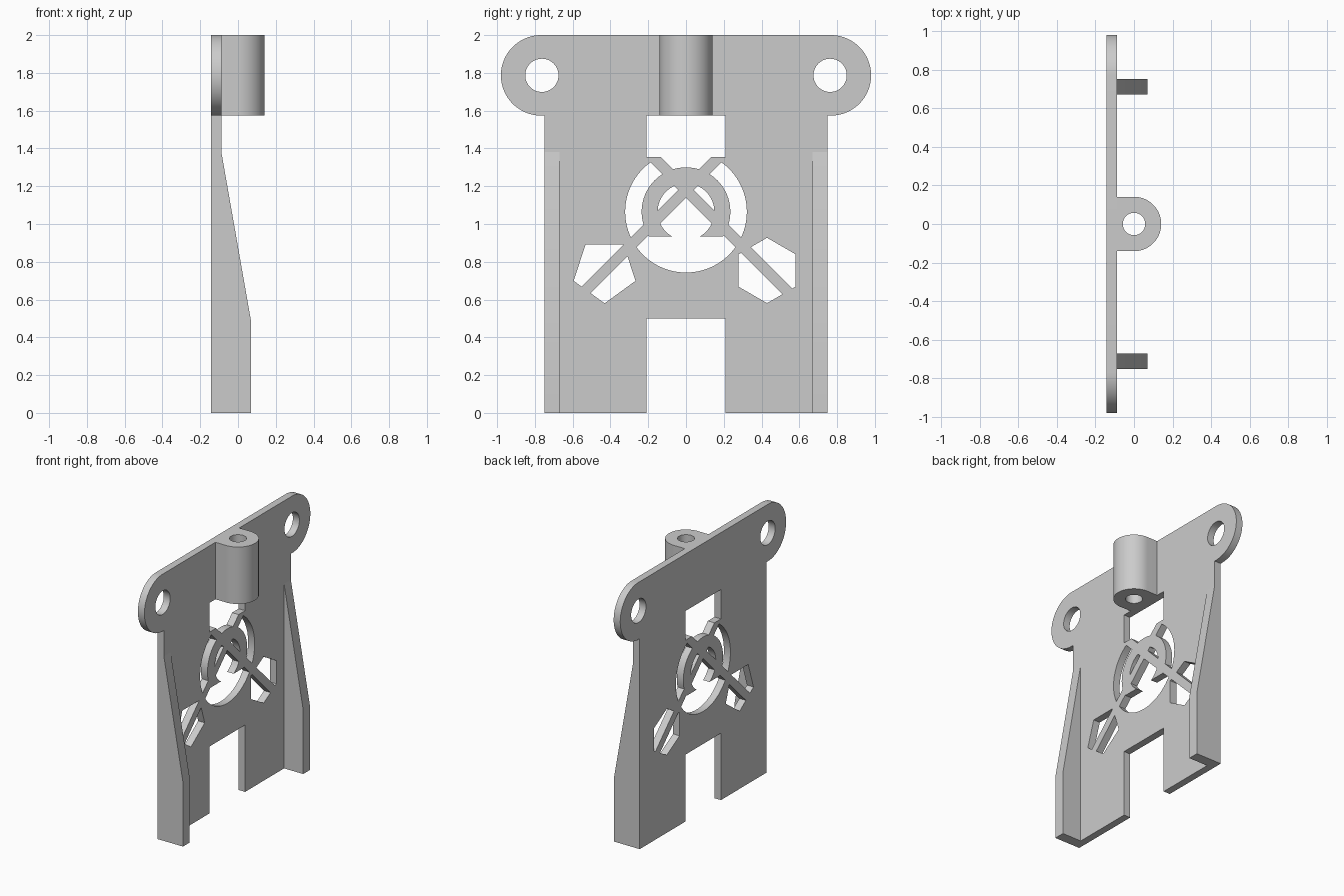
import bpy
import bmesh
from math import cos, sin, pi, radians

if "Cube" in bpy.data.objects:
    bpy.data.objects.remove(bpy.data.objects["Cube"], do_unlink=True)

grey = bpy.data.materials.new("plain grey")
grey.use_nodes = True
grey.diffuse_color = (0.6, 0.6, 0.6, 1)
grey.node_tree.nodes["Principled BSDF"].inputs["Base Color"].default_value = (0.6, 0.6, 0.6, 1)

BACK, FACE = -0.142, -0.088      # plate thickness along x
DEPTH = (-0.2, -0.03)            # through cutters
DEEP = (-0.25, 0.02)             # pieces kept out of the cutters
TO_3D = {
    "x": lambda a, b, d: (d, a, b),
    "y": lambda a, b, d: (a, d, b),
    "z": lambda a, b, d: (a, b, d),
}


def prism(name, points, axis, span):
    """Extrude a flat outline along an axis."""
    bm = bmesh.new()
    low, high = [[bm.verts.new(TO_3D[axis](a, b, d)) for a, b in points] for d in span]
    n = len(points)
    bm.faces.new(low)
    bm.faces.new(high)
    for i in range(n):
        j = (i + 1) % n
        bm.faces.new((low[i], low[j], high[j], high[i]))
    bmesh.ops.recalc_face_normals(bm, faces=bm.faces)
    mesh = bpy.data.meshes.new(name)
    bm.to_mesh(mesh)
    bm.free()
    mesh.materials.append(grey)
    obj = bpy.data.objects.new(name, mesh)
    bpy.context.collection.objects.link(obj)
    return obj


def arc(a, b, r, start=0, end=360, steps=64):
    full = end - start == 360
    count = steps if full else steps + 1
    angles = [radians(start + (end - start) * i / steps) for i in range(count)]
    return [(a + r * cos(t), b + r * sin(t)) for t in angles]


def box(a0, a1, b0, b1):
    return [(a0, b0), (a1, b0), (a1, b1), (a0, b1)]


def activate(obj):
    bpy.ops.object.select_all(action="DESELECT")
    obj.select_set(True)
    bpy.context.view_layer.objects.active = obj


def cut(target, *cutters):
    for cutter in cutters:
        cutter.hide_render = True
        mod = target.modifiers.new("cut", "BOOLEAN")
        mod.operation = "DIFFERENCE"
        mod.solver = "EXACT"
        mod.object = cutter
        activate(target)
        bpy.ops.object.modifier_apply(modifier=mod.name)


def discard(*objects):
    for obj in objects:
        bpy.data.objects.remove(obj, do_unlink=True)


# Main plate: two legs, rounded ears on top
EAR_Y, EAR_Z, EAR_R = 0.767, 1.787, 0.213
half = [(0.21, 0.5), (0.21, 0), (0.75, 0), (0.75, EAR_Z - EAR_R)]
half += arc(EAR_Y, EAR_Z, EAR_R, -90, 90, 40)
plate = prism("back_plate", half + [(-y, z) for y, z in reversed(half)], "x", (BACK, FACE))

# Screw holes in the ears and the window below the boss
openings = [prism("ear_hole", arc(s * 0.763, EAR_Z, 0.088), "x", DEPTH) for s in (-1, 1)]
openings.append(prism("window_cutter", box(-0.21, 0.21, 1.355, 1.574), "x", DEPTH))

# Emblem: crossed bars and an open ring held inside a round opening
MID, CROSS = 1.065, 1.18
bars = []
for s in (-1, 1):
    h = 0.042
    outline = [(s * -0.6, CROSS + 0.6 - h), (s * -0.6, CROSS + 0.6 + h),
               (s * 0.9, CROSS - 0.9 + h), (s * 0.9, CROSS - 0.9 - h)]
    bars.append(prism("bar", outline, "x", DEEP))
ring = prism("ring", arc(0, MID, 0.235), "x", DEEP)
ring_cuts = [prism("ring_hole", arc(0, MID, 0.15), "x", (-0.3, 0.1)),
             prism("ring_gap", box(-0.4, 0.4, 0.6, 0.935), "x", (-0.3, 0.1))]
cut(ring, *ring_cuts)

disc = prism("disc_cutter", arc(0, MID, 0.322, steps=96), "x", DEPTH)
cut(disc, ring, *bars)

# Five-sided and six-sided openings at the bar ends
pentagon = prism("pentagon_cutter", arc(-0.431, 0.752, 0.172, -90, 270, 5), "x", DEPTH)
hexagon = prism("hexagon_cutter", arc(0.429, 0.754, 0.173, -90, 270, 6), "x", DEPTH)
cut(pentagon, bars[0])
cut(hexagon, bars[1])

openings += [disc, pentagon, hexagon]
cut(plate, *openings)
discard(*openings, *bars, ring, *ring_cuts)

# Tapered stiffening ribs on the legs
ribs = []
rib_side = [(FACE, 0), (0.07, 0), (0.07, 0.48), (FACE, 1.38)]
for label, s in (("left", 1), ("right", -1)):
    ribs.append(prism("rib_" + label, rib_side, "y", sorted((s * 0.67, s * 0.75))))

# Upright boss with a through hole
boss_outline = [(FACE, -0.14)] + arc(0, 0, 0.141, -90, 90, 40) + [(FACE, 0.14)]
boss = prism("boss", boss_outline, "z", (EAR_Z - EAR_R, 2.0))
bore = prism("bore_cutter", arc(0, 0, 0.058), "z", (1.4, 2.2))
cut(boss, bore)
discard(bore)

# Smooth the round walls, keep the corners sharp
for obj in [plate, boss] + ribs:
    activate(obj)
    bpy.ops.object.shade_smooth_by_angle(angle=radians(30))
